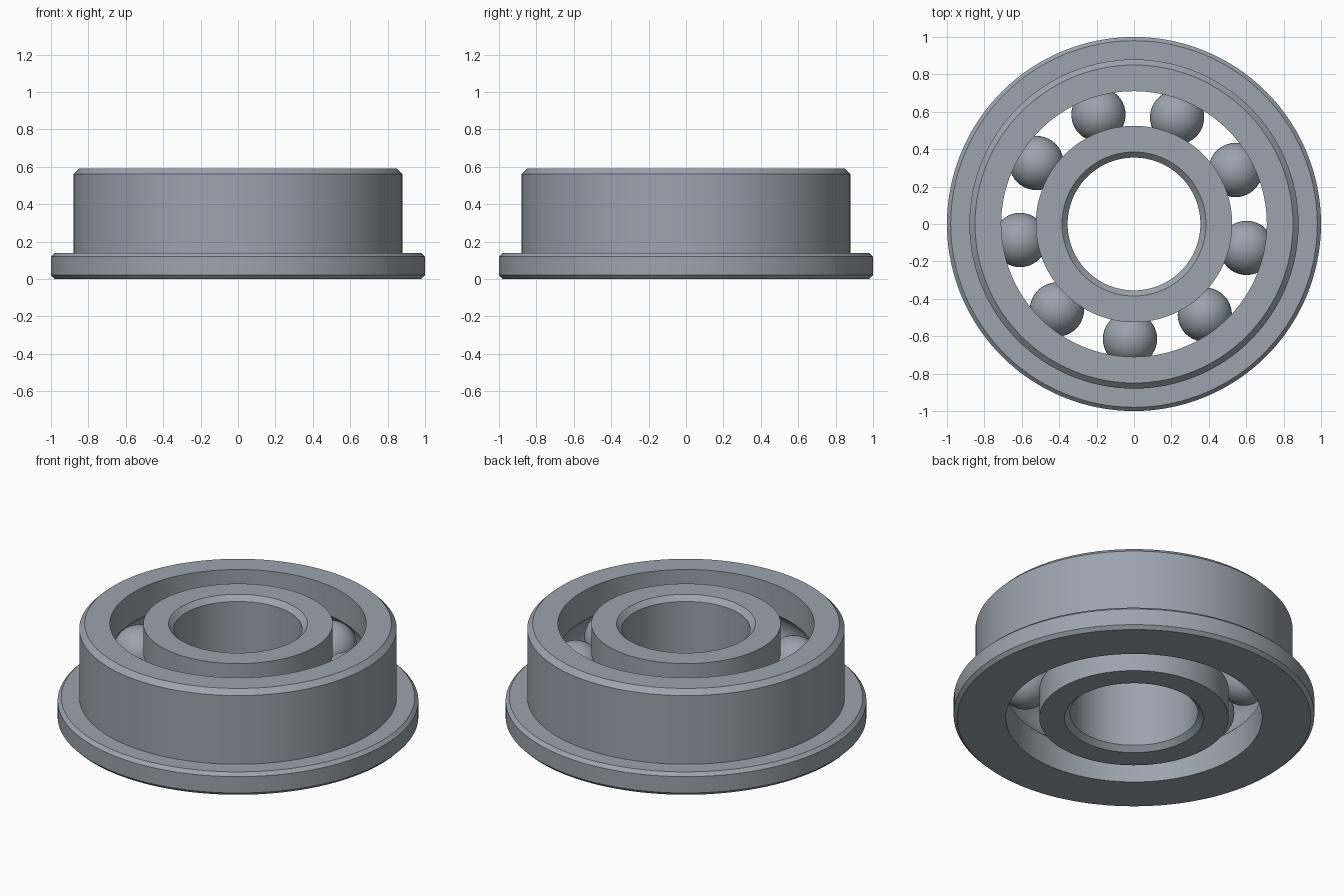
import bpy
import bmesh
from math import sin, cos, pi, acos, radians

cube = bpy.data.objects.get("Cube")
if cube:
    bpy.data.objects.remove(cube, do_unlink=True)

HEIGHT = 0.59
MID = HEIGHT / 2
PITCH = 0.615          # radius of the circle of ball centres
BALL_R = 0.145
GROOVE_R = 0.148
SEGMENTS = 128

steel = bpy.data.materials.new("steel grey")
steel.use_nodes = True
colour = (0.33, 0.37, 0.42, 1)
steel.diffuse_color = colour
steel.node_tree.nodes["Principled BSDF"].inputs["Base Color"].default_value = colour


def finish(name, bm):
    """Turn a bmesh into a smooth steel object with sharp edges kept."""
    bmesh.ops.recalc_face_normals(bm, faces=bm.faces)
    mesh = bpy.data.meshes.new(name)
    bm.to_mesh(mesh)
    bm.free()
    mesh.materials.append(steel)
    obj = bpy.data.objects.new(name, mesh)
    bpy.context.collection.objects.link(obj)
    bpy.ops.object.select_all(action="DESELECT")
    obj.select_set(True)
    bpy.context.view_layer.objects.active = obj
    bpy.ops.object.shade_smooth_by_angle(angle=radians(30))
    return obj


def lathe(name, profile):
    """Revolve a closed (radius, z) profile about the z axis."""
    bm = bmesh.new()
    rings = []
    for i in range(SEGMENTS):
        a = 2 * pi * i / SEGMENTS
        rings.append([bm.verts.new((r * cos(a), r * sin(a), z)) for r, z in profile])
    n = len(profile)
    for i in range(SEGMENTS):
        here, there = rings[i], rings[(i + 1) % SEGMENTS]
        for j in range(n):
            k = (j + 1) % n
            bm.faces.new((here[j], there[j], there[k], here[k]))
    return finish(name, bm)


def groove(wall, steps=14):
    """Ball track cut into a wall of the given radius, from top to bottom."""
    half = acos(abs(wall - PITCH) / GROOVE_R)
    side = 1 if wall > PITCH else -1
    angles = [half - 2 * half * i / steps for i in range(steps + 1)]
    return [(PITCH + side * GROOVE_R * cos(a), MID + GROOVE_R * sin(a)) for a in angles]


# Flanged outer ring
lathe("outer_ring", [
    (0.71, 0), (0.98, 0), (1, 0.02), (1, 0.12), (0.98, 0.14), (0.88, 0.14),
    (0.88, HEIGHT - 0.03), (0.85, HEIGHT), (0.71, HEIGHT)] + groove(0.71))

# Inner ring with chamfered bore
lathe("inner_ring", [
    (0.525, 0), (0.385, 0), (0.355, 0.03), (0.355, HEIGHT - 0.03),
    (0.385, HEIGHT), (0.525, HEIGHT)] + groove(0.525))

# Nine balls in the track
for i in range(9):
    a = radians(-92 + 40 * i)
    bm = bmesh.new()
    bmesh.ops.create_uvsphere(bm, u_segments=40, v_segments=24, radius=BALL_R)
    ball = finish(f"ball_{i + 1}", bm)
    ball.location = (PITCH * cos(a), PITCH * sin(a), MID)
